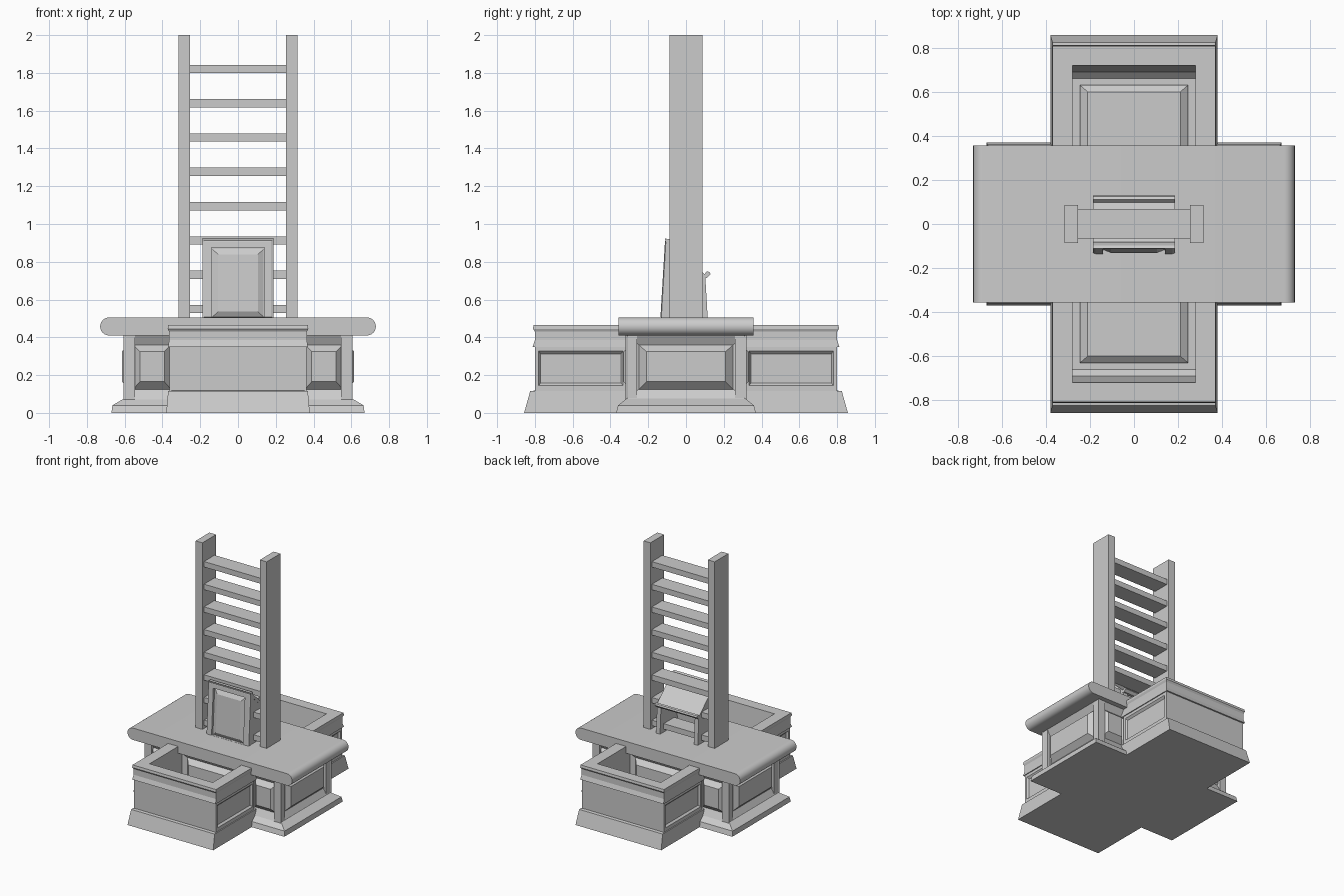
import bpy, bmesh, math
from mathutils import Vector

if "Cube" in bpy.data.objects:
    bpy.data.objects.remove(bpy.data.objects["Cube"])


def finish(name, bm):
    bmesh.ops.recalc_face_normals(bm, faces=bm.faces[:])
    me = bpy.data.meshes.new(name)
    bm.to_mesh(me)
    bm.free()
    ob = bpy.data.objects.new(name, me)
    bpy.context.collection.objects.link(ob)
    return ob


def skin(name, loops):
    """Bridge successive point loops and cap both ends."""
    bm = bmesh.new()
    rows = [[bm.verts.new(p) for p in lp] for lp in loops]
    n = len(rows[0])
    for a, b in zip(rows, rows[1:]):
        for i in range(n):
            j = (i + 1) % n
            bm.faces.new((a[i], a[j], b[j], b[i]))
    bm.faces.new(rows[0][::-1])
    bm.faces.new(rows[-1])
    return finish(name, bm)


def stack(name, rings):
    """Rectangular tiers given as (half x, half y, z)."""
    return skin(name, [[(-x, -y, z), (x, -y, z), (x, y, z), (-x, y, z)]
                       for x, y, z in rings])


def box(name, x0, x1, y0, y1, z0, z1):
    return skin(name, [[(x0, y0, z), (x1, y0, z), (x1, y1, z), (x0, y1, z)]
                       for z in (z0, z1)])


def panel(name, origin, u, n, rings):
    """Moulded panel: rings are (u0, u1, v0, v1, depth along n)."""
    o, u, n = Vector(origin), Vector(u), Vector(n).normalized()
    v = n.cross(u)
    return skin(name, [[o + u * a + v * b + n * d for a, b in
                        ((u0, v0), (u1, v0), (u1, v1), (u0, v1))]
                       for u0, u1, v0, v1, d in rings])


def extrude_x(name, pts, x0, x1):
    return skin(name, [[(x, y, z) for y, z in pts] for x in (x0, x1)])


def raised(a0, a1, p0, p1, bev):
    """Frame sloping into a recess with a raised bevelled field; z 0.07-0.41."""
    return [(a0, a1, .07, .415, -.06), (a0, a1, .07, .415, 0),
            (p0, p1, .125, .36, -.03),
            (p0 + bev, p1 - bev, .165, .325, .01)]


# main cabinet core with splayed skirting
stack("cabinet_core", [(.67, .37, 0), (.665, .36, .04), (.605, .315, .075),
                       (.56, .275, .08), (.56, .275, .42)])

# cabinet panels: two ends, and three on each long face
for s in (-1, 1):
    panel("end_panel", (s * .605, 0, 0), (0, s, 0), (s, 0, 0),
          raised(-.32, .32, -.25, .25, .04))
    for a0, a1, p0, p1 in ((-.60, -.31, -.555, -.355), (-.31, .31, -.245, .245),
                           (.31, .60, .355, .555)):
        panel("long_face_panel", (0, s * .32, 0), (-s, 0, 0), (0, s, 0),
              raised(a0, a1, p0, p1, .035))

# counter top with rounded ends
r, zc, hx = .0475, .4575, .73
prof = []
for s in (1, -1):
    for i in range(13):
        a = -math.pi / 2 + math.pi * i / 12
        prof.append((s * (hx - r + r * math.cos(a)), zc + s * r * math.sin(a)))
top = skin("counter_top", [[(x, y, z) for x, z in prof] for y in (-.357, .357)])
bpy.context.view_layer.objects.active = top
top.select_set(True)
bpy.ops.object.shade_smooth_by_angle(angle=math.radians(35))

# open-topped bins running front to back, with skirting, cornice and floor
stack("bin_walls", [(.38, .857, 0), (.37, .825, .115), (.345, .80, .118),
                    (.345, .80, .35), (.37, .812, .35), (.365, .80, .385),
                    (.365, .80, .43), (.372, .81, .445), (.37, .807, .465),
                    (.28, .72, .465), (.28, .69, .13), (.28, .66, .10)])
for sy in (-1, 1):
    fy = sy * .47
    panel("bin_floor_panel", (0, fy, .09), (1, 0, 0), (0, 0, 1),
          [(-.245, .245, -.16, .16, 0), (-.245, .245, -.16, .16, .02),
           (-.21, .21, -.13, .13, .045)])
    for sx in (-1, 1):
        # recessed side panel with slim bead
        panel("bin_side_panel", (sx * .363, sy * .557, 0), (0, sx, 0), (sx, 0, 0),
              [(-.243, .243, .116, .352, -.03), (-.243, .243, .116, .352, 0),
               (-.223, .223, .145, .327, 0), (-.213, .213, .157, .312, -.015)])

# ladder rails and rungs
for s in (-1, 1):
    box("ladder_rail", s * .285 - .03, s * .285 + .03, -.087, .087, .50, 2.0)
for i in range(8):
    z = .55 + i * .1815
    box("ladder_rung", -.26, .26, -.066, .068, z - .022, z + .022)

# lectern front board with raised panel
b = -.208
panel("lectern_front", (0, -.115, .713), (1, 0, 0), (0, -1, .06),
      [(-.187, .187, b, .21, -.02), (-.187, .187, b, .205, .003),
       (-.175, .175, b + .001, .195, .008),
       (-.14, .14, b + .002, .163, .008), (-.14, .14, b + .003, .163, -.01),
       (-.135, .135, b + .004, .155, -.01), (-.105, .105, b + .03, .125, .006)])

# lectern side boards
for s in (-1, 1):
    extrude_x("lectern_side", [(-.115, .50), (.115, .50), (.102, .725), (-.10, .90)],
              s * .15, s * .185)

# sloping reading desk with rear lip
extrude_x("lectern_desk", [(-.112, .925), (-.098, .92), (.098, .735), (.112, .75),
                           (.125, .745), (.13, .733), (.112, .715), (.092, .715),
                           (-.105, .895)], -.187, .187)
